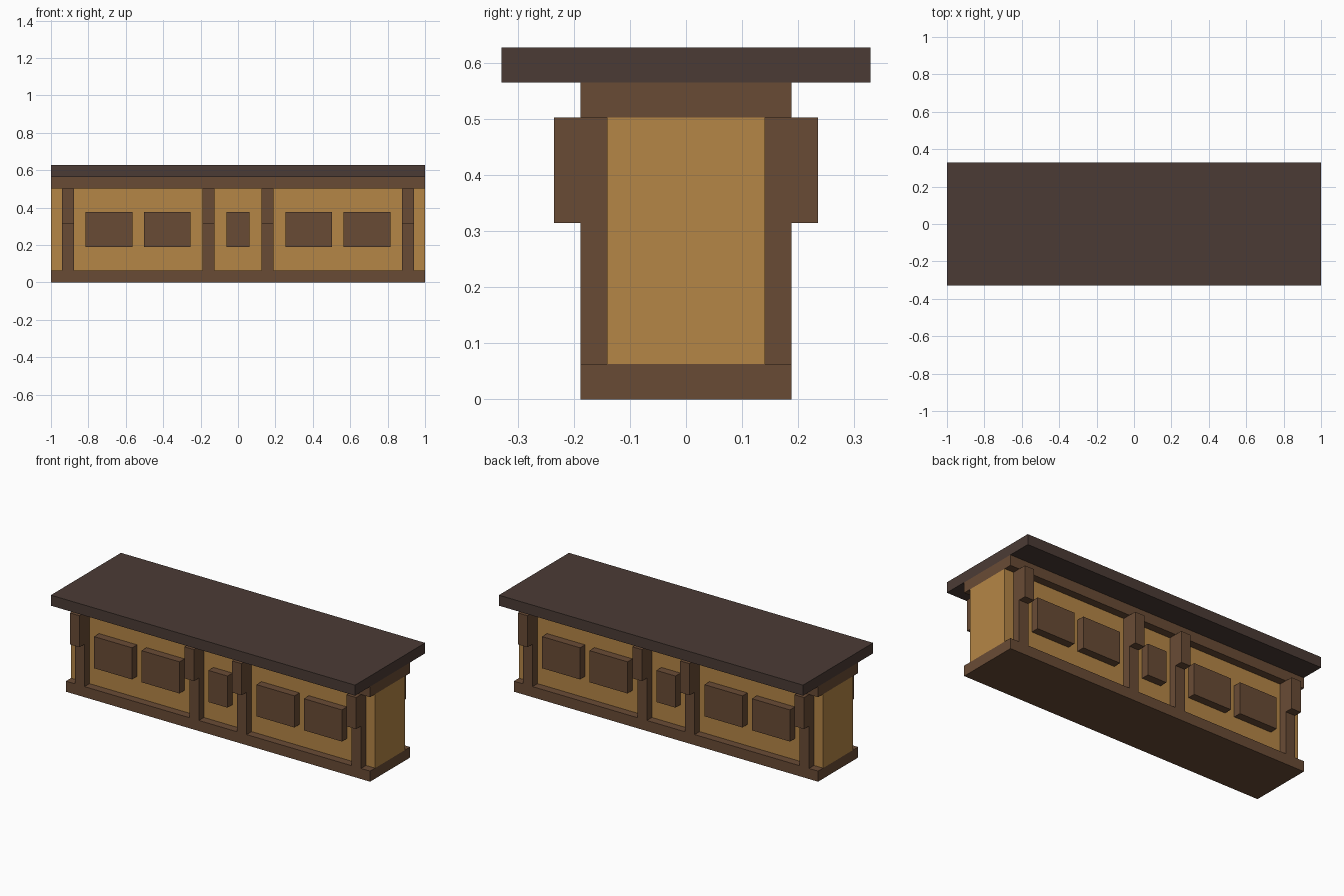
import bpy, bmesh

if "Cube" in bpy.data.objects:
    bpy.data.objects.remove(bpy.data.objects["Cube"])


def material(name, rgb):
    """Flat colour from 0-255 sRGB values, stored as linear."""
    def lin(c):
        c /= 255
        return c / 12.92 if c <= 0.04045 else ((c + 0.055) / 1.055) ** 2.4
    m = bpy.data.materials.new(name)
    m.diffuse_color = (*[lin(c) for c in rgb], 1)
    m.use_nodes = True
    m.node_tree.nodes["Principled BSDF"].inputs["Base Color"].default_value = m.diffuse_color
    return m


roof_dark = material("dark_slab_brown", (75, 59, 53))
trim_brown = material("trim_brown", (105, 75, 53))
wall_tan = material("wall_tan", (181, 134, 70))


def box(name, x, y, z, mat):
    """Box from (min, max) ranges on each axis."""
    ranges = (x, y, z)
    bm = bmesh.new()
    bmesh.ops.create_cube(bm, size=1)
    for v in bm.verts:
        for i, (lo, hi) in enumerate(ranges):
            v.co[i] = lo if v.co[i] < 0 else hi
    me = bpy.data.meshes.new(name)
    bm.to_mesh(me)
    bm.free()
    me.materials.append(mat)
    ob = bpy.data.objects.new(name, me)
    bpy.context.collection.objects.link(ob)
    return ob


# Depth steps (half widths) and height levels
WALL, TRIM, BRACKET, SLAB = 0.141, 0.188, 0.235, 0.329
Z_BASE, Z_BRACKET, Z_BEAM, Z_SLAB, Z_TOP = 0.0627, 0.3145, 0.502, 0.565, 0.6275

# Full-length stacked body
box("base_plinth", (-1, 1), (-TRIM, TRIM), (0, Z_BASE), trim_brown)
box("wall_core", (-1, 1), (-WALL, WALL), (Z_BASE, Z_BEAM), wall_tan)
box("top_beam", (-1, 1), (-TRIM, TRIM), (Z_BEAM, Z_SLAB), trim_brown)
box("top_slab", (-1, 1), (-SLAB, SLAB), (Z_SLAB, Z_TOP), roof_dark)

# Posts with brackets, and raised panels, on the front and back
for side, s in (("front", -1), ("back", 1)):
    def depth(d):
        return tuple(sorted((s * WALL, s * d)))

    for i, cx in enumerate((-0.909, -0.157, 0.157, 0.909), 1):
        x = (cx - 0.0315, cx + 0.0315)
        box(f"{side}_post_{i}", x, depth(TRIM), (Z_BASE, Z_BRACKET), trim_brown)
        box(f"{side}_post_bracket_{i}", x, depth(BRACKET), (Z_BRACKET, Z_BEAM), trim_brown)

    for i, (cx, half) in enumerate(((-0.69, 0.125), (-0.378, 0.125), (0, 0.0627),
                                    (0.378, 0.125), (0.69, 0.125)), 1):
        box(f"{side}_panel_{i}", (cx - half, cx + half), depth(TRIM),
            (0.189, 0.377), trim_brown)
